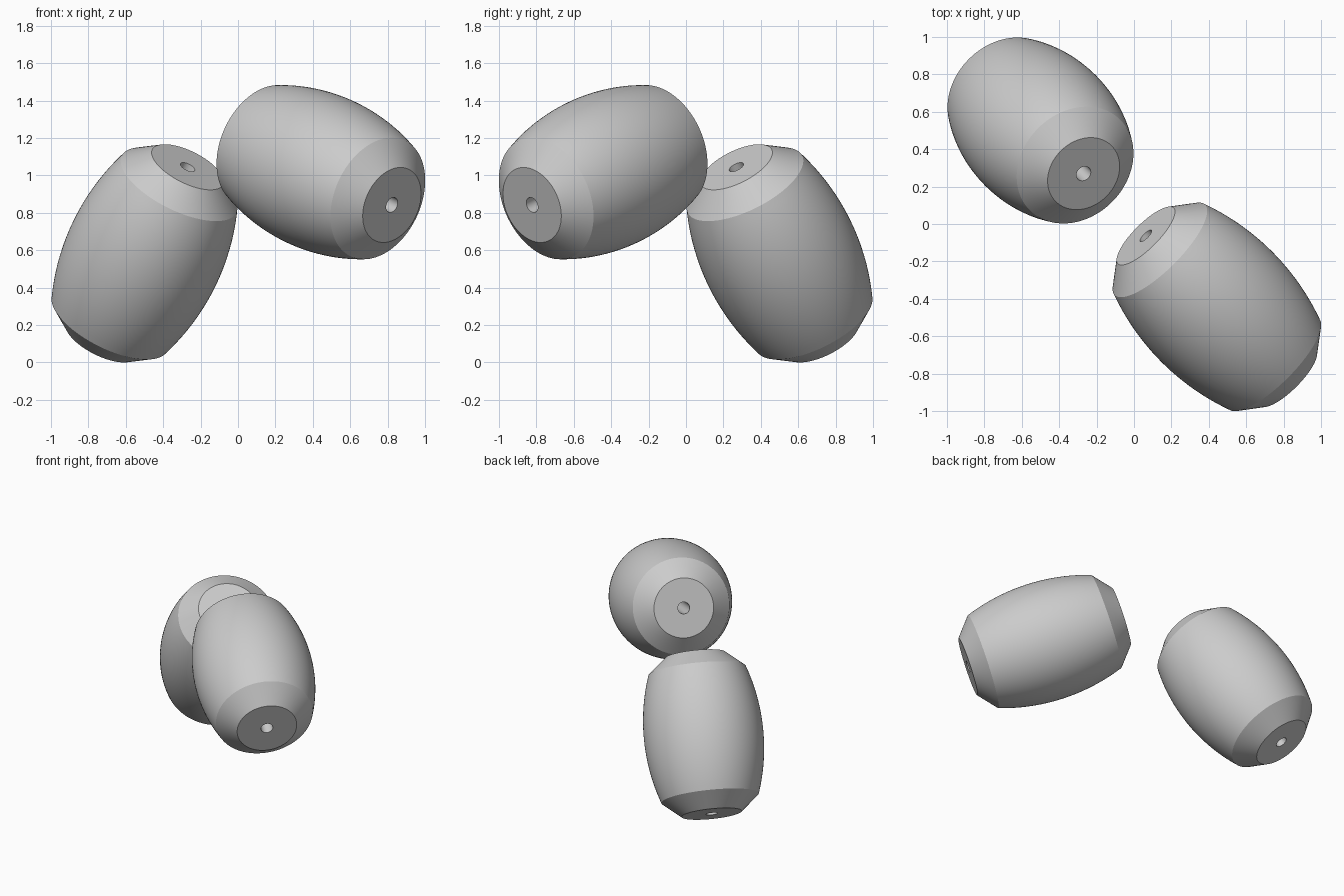
import bpy, bmesh, math
from mathutils import Vector

cube = bpy.data.objects.get("Cube")
if cube:
    bpy.data.objects.remove(cube, do_unlink=True)

grey = bpy.data.materials.new("plain grey")
grey.use_nodes = True
colour = (0.6, 0.6, 0.6, 1)
grey.diffuse_color = colour
grey.node_tree.nodes["Principled BSDF"].inputs["Base Color"].default_value = colour

HALF, CAP_R, HOLE_R = 0.565, 0.211, 0.042
SHOULDER_T, SHOULDER_R, BELLY_R = 0.453, 0.342, 0.418
SEGMENTS, STEPS = 96, 24


def barrel_profile():
    """Closed (radius, height) loop: bulging side, bevelled ends, flat caps, bore."""
    sag = BELLY_R - SHOULDER_R
    arc_r = (SHOULDER_T ** 2 + sag ** 2) / (2 * sag)
    side = []
    for i in range(STEPS + 1):
        t = SHOULDER_T * (2 * i / STEPS - 1)
        side.append((BELLY_R - arc_r + math.sqrt(arc_r ** 2 - t ** 2), t))
    return [(HOLE_R, -HALF), (CAP_R, -HALF)] + side + [(CAP_R, HALF), (HOLE_R, HALF)]


def make_barrel(name, centre, axis):
    bm = bmesh.new()
    rings = []
    for r, z in barrel_profile():
        rings.append([bm.verts.new((r * math.cos(a), r * math.sin(a), z))
                      for a in (math.tau * k / SEGMENTS for k in range(SEGMENTS))])
    # Bridge each ring to the next; the last joins the first to form the bore
    for i, low in enumerate(rings):
        high = rings[(i + 1) % len(rings)]
        for k in range(SEGMENTS):
            n = (k + 1) % SEGMENTS
            bm.faces.new((low[k], low[n], high[n], high[k]))
    bmesh.ops.recalc_face_normals(bm, faces=bm.faces)
    mesh = bpy.data.meshes.new(name)
    bm.to_mesh(mesh)
    bm.free()
    mesh.materials.append(grey)
    obj = bpy.data.objects.new(name, mesh)
    bpy.context.collection.objects.link(obj)
    obj.location = centre
    obj.rotation_mode = 'QUATERNION'
    obj.rotation_quaternion = Vector(axis).to_track_quat('Z', 'Y')
    bpy.ops.object.select_all(action='DESELECT')
    obj.select_set(True)
    bpy.context.view_layer.objects.active = obj
    bpy.ops.object.shade_smooth_by_angle(angle=math.radians(15))
    return obj


# Steep barrel at the back, shallow barrel at the front
make_barrel("lower_bead", (-0.5, 0.5, 0.583), (1, -1, 2))
make_barrel("upper_bead", (0.443, -0.443, 1.017), (0.672, -0.672, -0.31))
